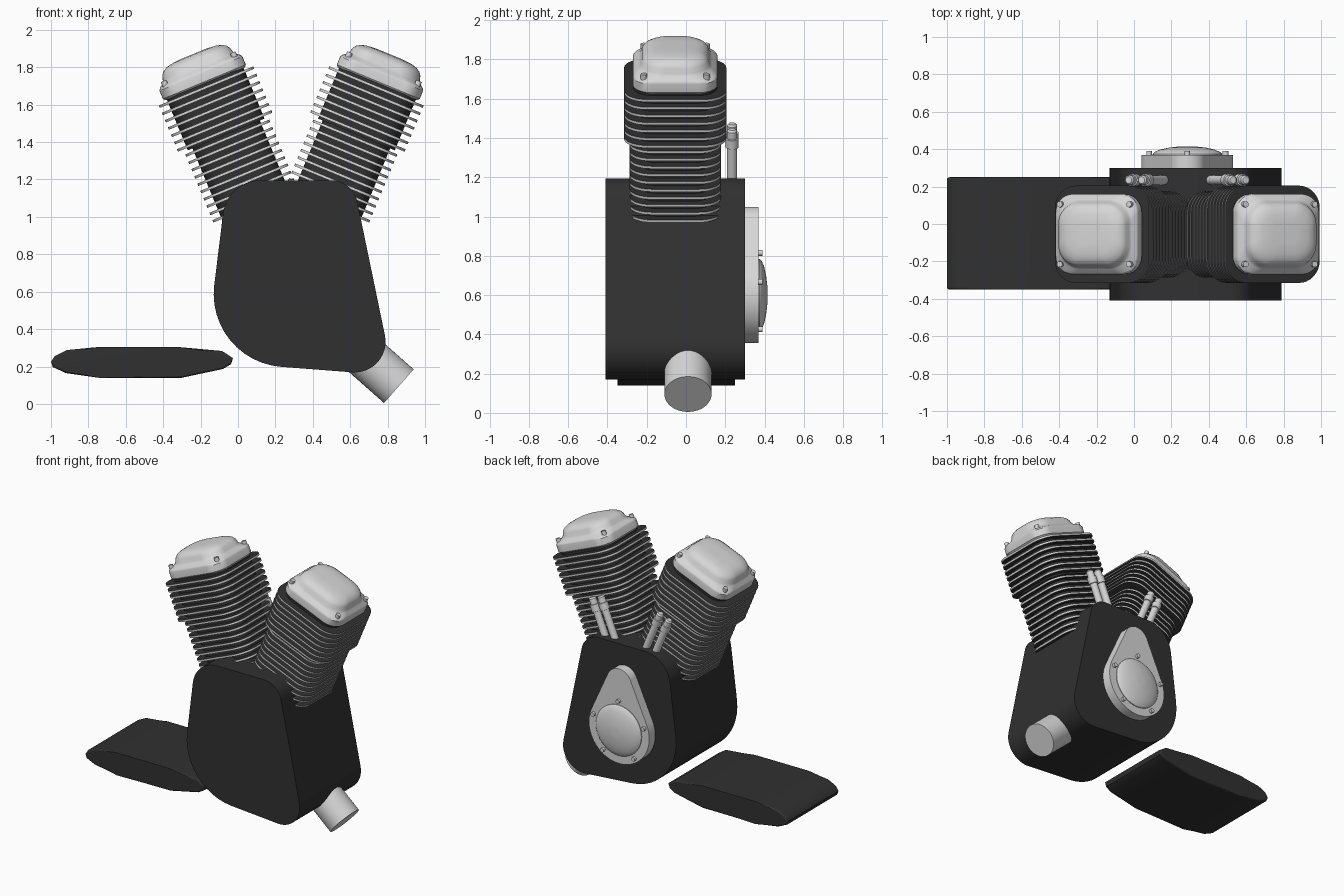
import bpy, bmesh, math
from mathutils import Vector, Matrix

if "Cube" in bpy.data.objects:
    bpy.data.objects.remove(bpy.data.objects["Cube"])

CX, CZ, CY = 0.285, 0.60, -0.055      # crank centre and cylinder centre line


def material(name, v):
    m = bpy.data.materials.new(name)
    m.diffuse_color = (v, v, v, 1)
    m.use_nodes = True
    m.node_tree.nodes["Principled BSDF"].inputs["Base Color"].default_value = m.diffuse_color
    return m


BLACK = material("black_paint", 0.03)
SILVER = material("polished_metal", 0.68)


def fillet(corners, n=8):
    """Closed outline from (x, y, radius) corners."""
    out = []
    for i, (x, y, r) in enumerate(corners):
        p = Vector((x, y))
        a = (Vector(corners[i - 1][:2]) - p).normalized()
        b = (Vector(corners[(i + 1) % len(corners)][:2]) - p).normalized()
        half = a.angle(b) / 2
        c = p + (a + b).normalized() * (r / math.sin(half))
        t = r / math.tan(half)
        s, e = p + a * t - c, p + b * t - c
        a0 = math.atan2(s.y, s.x)
        da = (math.atan2(e.y, e.x) - a0 + math.pi) % (2 * math.pi) - math.pi
        for k in range(n + 1):
            g = a0 + da * k / n
            out.append((c.x + r * math.cos(g), c.y + r * math.sin(g)))
    return out


def rrect(hx, hy, r):
    return fillet([(-hx, -hy, r), (hx, -hy, r), (hx, hy, r), (-hx, hy, r)])


def circle(r, n=32, x=0, y=0, a0=0, a1=360):
    full = a1 - a0 == 360
    return [(x + r * math.cos(g), y + r * math.sin(g)) for g in
            (math.radians(a0 + (a1 - a0) * k / (n if full else n - 1)) for k in range(n))]


def loft(bm, sections, bevel=0.0, segs=5):
    """Skin a stack of (height, outline) sections, optionally rounding the end rims."""
    rings = [[bm.verts.new((x, y, z)) for x, y in o] for z, o in sections]
    n = len(rings[0])
    for lo, hi in zip(rings, rings[1:]):
        for i in range(n):
            j = (i + 1) % n
            bm.faces.new((lo[i], lo[j], hi[j], hi[i]))
    caps = [bm.faces.new(rings[0][::-1]), bm.faces.new(rings[-1])]
    if bevel:
        edges = list({e for f in caps for e in f.edges})
        bmesh.ops.bevel(bm, geom=edges, offset=bevel, segments=segs,
                        profile=0.5, affect='EDGES')


def finish(bm, name, M, mats, rule=None):
    bmesh.ops.recalc_face_normals(bm, faces=bm.faces[:])
    if rule:
        for f in bm.faces:
            f.material_index = rule(f)
    me = bpy.data.meshes.new(name)
    bm.to_mesh(me)
    bm.free()
    for m in mats:
        me.materials.append(m)
    ob = bpy.data.objects.new(name, me)
    ob.matrix_world = M
    bpy.context.collection.objects.link(ob)
    bpy.ops.object.select_all(action='DESELECT')
    ob.select_set(True)
    bpy.context.view_layer.objects.active = ob
    bpy.ops.object.shade_smooth_by_angle(angle=math.radians(38))
    wn = ob.modifiers.new("normals", 'WEIGHTED_NORMAL')
    wn.keep_sharp = True
    return ob


def solid(name, sections, M, mat, bevel=0.0, segs=5):
    bm = bmesh.new()
    loft(bm, sections, bevel, segs)
    return finish(bm, name, M, [mat])


# Frame for side-on profiles: local (x, y, z) -> world (x, -z, y)
SIDE = Matrix.Rotation(math.pi / 2, 4, 'X')

# Crankcase
case = fillet([(-0.177, 0.23, 0.39), (0.83, 0.152, 0.165),
               (0.614, 1.195, 0.14), (-0.058, 1.195, 0.2)], 12)
solid("crankcase", [(-0.30, case), (0.41, case)], SIDE, BLACK, 0.03)

# Flat oil tank
tank = [(-1, .225), (-.98, .256), (-.915, .288), (-.75, .304), (-.315, .304),
        (-.085, .283), (-.027, .245), (-.037, .213), (-.08, .187), (-.305, .139),
        (-.74, .139), (-.92, .165), (-.99, .197)]
solid("oil_tank", [(-0.25, tank), (0.35, tank)], SIDE, BLACK, 0.012, 3)

# Oil filter at the lower right
filt = Matrix.Translation((0.86, 0.01, 0.095)) @ Matrix.Rotation(math.radians(131.4), 4, 'Y')
solid("oil_filter", [(-0.36, circle(0.12, 40)), (0, circle(0.12, 40))], filt, SILVER, 0.015)

# Teardrop timing cover with dome and five bolts on the back
R, r, d = 0.245, 0.10, 0.35
ph = math.degrees(math.asin((R - r) / d))
drop = (circle(r, 18, CX, CZ + d, ph, 180 - ph) +
        circle(R, 36, CX, CZ, 180 - ph, 360 + ph))
solid("timing_cover", [(-0.37, drop), (-0.27, drop)], SIDE, SILVER, 0.022)
dome = [(-0.35, 0.185), (-0.375, 0.185), (-0.385, 0.175), (-0.398, 0.145),
        (-0.408, 0.10), (-0.414, 0.05), (-0.415, 0.02)]
solid("timing_dome", [(z, circle(q, 40, CX, CZ)) for z, q in dome], SIDE, SILVER)
bm = bmesh.new()
for k in range(5):
    g = math.radians(90 + 72 * k)
    o = circle(0.015, 12, CX + 0.215 * math.cos(g), CZ + 0.215 * math.sin(g))
    loft(bm, [(-0.39, o), (-0.34, o)])
finish(bm, "timing_bolts", SIDE, [SILVER])

# Two finned cylinders in a V
for s, side in ((-1, "left"), (1, "right")):
    M = Matrix.Translation((CX, CY, CZ)) @ Matrix.Rotation(s * math.radians(22.5), 4, 'Y')

    # barrel and head core
    lo, hi = rrect(0.195, 0.185, 0.09), rrect(0.222, 0.212, 0.10)
    solid(side + "_barrel", [(0.35, lo), (0.92, lo)], M, BLACK)
    solid(side + "_head", [(0.91, hi), (1.207, hi)], M, BLACK)

    # cooling fins with bright machined edges
    bm = bmesh.new()
    for i in range(17):
        z = 0.508 + 0.04225 * i
        o = rrect(0.243, 0.232, 0.11) if i < 10 else rrect(0.273, 0.26, 0.12)
        loft(bm, [(z - 0.007, o), (z + 0.007, o)])
    finish(bm, side + "_fins", M, [BLACK, SILVER], lambda f: int(abs(f.normal.z) < 0.5))

    # rocker cover
    cover = [(1.203, .23, .205, .10), (1.215, .24, .215, .10), (1.262, .24, .215, .10),
             (1.275, .232, .207, .10), (1.29, .212, .187, .12), (1.305, .203, .176, .12),
             (1.33, .196, .168, .115), (1.348, .183, .156, .11), (1.362, .16, .135, .10),
             (1.37, .13, .105, .08), (1.375, .07, .05, .04)]
    solid(side + "_rocker_cover", [(z, rrect(a, b, c)) for z, a, b, c in cover], M, SILVER)
    bm = bmesh.new()
    for u in (-0.2, 0.2):
        for v in (-0.16, 0.16):
            o = circle(0.016, 12, u, v)
            loft(bm, [(1.24, o), (1.302, o)])
    finish(bm, side + "_cover_bolts", M, [SILVER])

    # pushrod tubes with collars, offset towards the inside of the V
    bm = bmesh.new()
    for u in (0.033, 0.108):
        prof = [(0.45, .026), (0.80, .026), (0.802, .033), (0.85, .033),
                (0.852, .026), (0.89, .026), (0.90, .018)]
        loft(bm, [(z, circle(q, 20, -s * u, 0.235 - CY)) for z, q in prof])
    finish(bm, side + "_pushrod_tubes", M, [SILVER])
